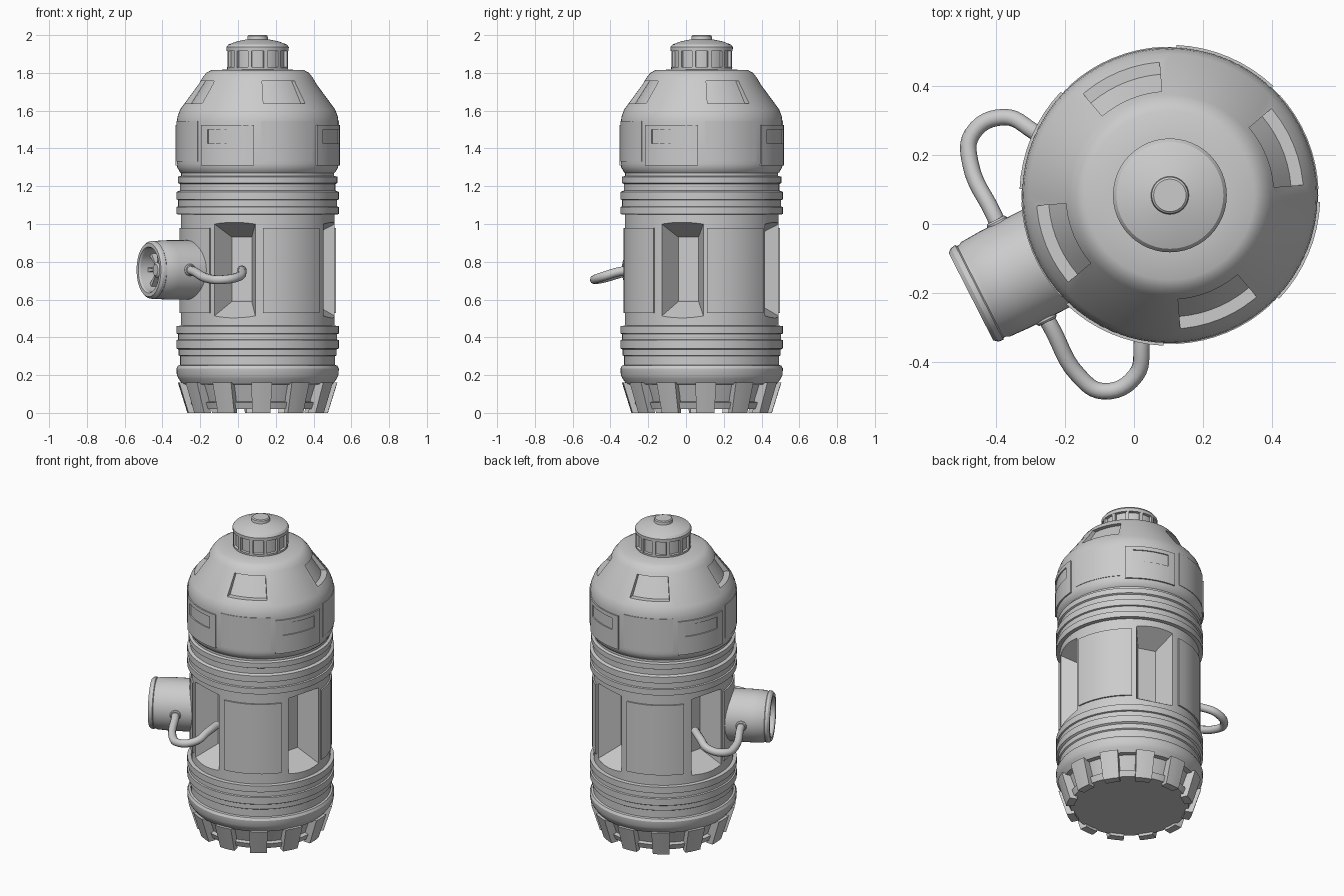
import bpy, bmesh
from math import sin, cos, pi, radians
from mathutils import Matrix, Vector

if "Cube" in bpy.data.objects:
    bpy.data.objects.remove(bpy.data.objects["Cube"])

CENTRE = Matrix.Translation((0.104, 0.083, 0))
NOZZLE = Matrix.Translation((0.104, 0.083, 0.757)) @ Matrix.Rotation(radians(-63), 4, 'Z')
QUARTERS = (0, 90, 180, 270)


def finish(name, bm, mat=CENTRE):
    bmesh.ops.recalc_face_normals(bm, faces=bm.faces)
    bm.transform(mat)
    me = bpy.data.meshes.new(name)
    bm.to_mesh(me)
    bm.free()
    ob = bpy.data.objects.new(name, me)
    bpy.context.collection.objects.link(ob)
    return ob


def lathe(name, profile, mat=CENTRE, n=64):
    """Revolve (radius, height) points; both ends are capped."""
    bm = bmesh.new()
    rings = [[bm.verts.new((r * sin(2 * pi * i / n), -r * cos(2 * pi * i / n), z))
              for i in range(n)] for r, z in profile]
    for a, b in zip(rings, rings[1:]):
        for i in range(n):
            j = (i + 1) % n
            bm.faces.new((a[i], a[j], b[j], b[i]))
    bm.faces.new(rings[0])
    bm.faces.new(rings[-1])
    return finish(name, bm, mat)


def patch(bm, ang, half, low, high):
    """Curved block; low and high are (inner radius, outer radius, z)."""
    steps = max(2, int(half / 2.5))
    secs = []
    for i in range(steps + 1):
        t = radians(ang - half + 2 * half * i / steps)
        secs.append([bm.verts.new((r * sin(t), -r * cos(t), z)) for r, z in
                     ((low[0], low[2]), (low[1], low[2]), (high[1], high[2]), (high[0], high[2]))])
    for a, b in zip(secs, secs[1:]):
        for i in range(4):
            j = (i + 1) % 4
            bm.faces.new((a[i], a[j], b[j], b[i]))
    bm.faces.new(secs[0])
    bm.faces.new(secs[-1])


def patches(name, angles, half, low, high, mat=CENTRE):
    bm = bmesh.new()
    for a in angles:
        patch(bm, a, half, low, high)
    return finish(name, bm, mat)


def cut(ob, cutter):
    cutter.hide_render = True
    m = ob.modifiers.new("cut", 'BOOLEAN')
    m.operation, m.solver, m.object = 'DIFFERENCE', 'EXACT', cutter
    bpy.context.view_layer.objects.active = ob
    bpy.ops.object.modifier_apply(modifier=m.name)
    bpy.data.objects.remove(cutter)


# Lower base with recessed band between the feet
lathe("base", [(.345, .02), (.36, .055), (.335, .06), (.37, .15), (.398, .152), (.418, .18),
               (.428, .2), (.43, .235), (.422, .25), (.405, .255)])
patches("base_feet", [3 + 30 * k for k in range(12)], 7.5, (.325, .372, 0), (.36, .422, .16))

# Middle body with stepped collars
body = lathe("body", [(.40, .24), (.41, .25), (.41, .3), (.418, .305), (.418, .335), (.43, .342),
                      (.43, .385), (.421, .388), (.421, .417), (.43, .42), (.43, .46), (.407, .462),
                      (.407, 1.05), (.43, 1.052), (.43, 1.09), (.421, 1.093), (.421, 1.127),
                      (.43, 1.13), (.43, 1.17), (.412, 1.177), (.412, 1.212), (.422, 1.217),
                      (.422, 1.25), (.405, 1.255), (.405, 1.30)])

# Tapered recesses cut into the body
bm = bmesh.new()
for ang in (-18, 75, 162, 255):
    rot = Matrix.Rotation(radians(ang), 3, 'Z')
    ends = []
    for r, w, z0, z1 in ((.27, .055, .59, .93), (.44, .138, .482, 1.028)):
        ends.append([bm.verts.new(rot @ Vector((x, -r, z)))
                     for x, z in ((-w, z0), (w, z0), (w, z1), (-w, z1))])
    for i in range(4):
        j = (i + 1) % 4
        bm.faces.new((ends[0][i], ends[0][j], ends[1][j], ends[1][i]))
    bm.faces.new(ends[0])
    bm.faces.new(ends[1])
cut(body, finish("recess_cutter", bm))
patches("body_panels", [28 + q for q in QUARTERS], 24, (.39, .416, .53), (.39, .416, .98))

# Domed head with four windows
head = lathe("head", [(.40, 1.265), (.412, 1.275), (.426, 1.30), (.428, 1.32), (.428, 1.54),
                      (.424, 1.57), (.41, 1.607), (.312, 1.74), (.292, 1.775), (.272, 1.80),
                      (.245, 1.815), (.14, 1.818)])
cut(head, patches("window_cutter", [22.5 + q for q in QUARTERS], 18,
                  (.352, .5, 1.638), (.277, .5, 1.757)))

# Head panels: raised with a slot, alternating with flush ones
raised = patches("head_raised_panels", [-23 + q for q in QUARTERS], 20.5,
                 (.41, .436, 1.31), (.41, .436, 1.525))
cut(raised, patches("slot_cutter", [-23 + q for q in QUARTERS], 14.5,
                    (.429, .46, 1.425), (.429, .46, 1.50)))
patches("head_flush_panels", [22.5 + q for q in QUARTERS], 20, (.41, .431, 1.33), (.41, .431, 1.545))

# Top cap
lathe("cap", [(.16, 1.81), (.162, 1.83), (.148, 1.832), (.148, 1.915), (.164, 1.917), (.165, 1.937),
              (.155, 1.95), (.11, 1.967), (.055, 1.978), (.053, 1.995), (.047, 2.0)], n=48)
patches("cap_ribs", [15 + 30 * k for k in range(12)], 3.5, (.14, .163, 1.825), (.14, .163, 1.92))

# Side nozzle
SPOUT = NOZZLE @ Matrix.Rotation(pi / 2, 4, 'X')
lathe("nozzle", [(.157, .33), (.157, .54), (.154, .60), (.149, .61), (.149, .616), (.154, .62),
                 (.152, .635), (.142, .647), (.122, .647), (.116, .638), (.112, .56)], SPOUT, 48)
lathe("nozzle_hub", [(.04, .55), (.04, .60), (.03, .608)], SPOUT, 24)
patches("nozzle_spokes", [45 * k for k in range(8)], 6, (.03, .116, .555), (.03, .116, .595), SPOUT)

# Bent tube handles on both sides of the nozzle: (across, outward, height)
for side, label in ((1, "right"), (-1, "left")):
    path = [(.13, .483, 0), (.18, .48, -.005), (.345, .473, -.045), (.418, .43, -.052),
            (.42, .325, -.035), (.345, .268, -.008), (.25, .222, 0)]
    cu = bpy.data.curves.new(label + "_handle", 'CURVE')
    cu.dimensions, cu.bevel_depth, cu.bevel_resolution, cu.resolution_u = '3D', .024, 3, 6
    cu.use_fill_caps = True
    sp = cu.splines.new('BEZIER')
    sp.bezier_points.add(len(path) - 1)
    for p, (v, u, z) in zip(sp.bezier_points, path):
        p.co = NOZZLE @ Vector((side * v, -u, z))
        p.handle_left_type = p.handle_right_type = 'AUTO'
    bpy.context.collection.objects.link(bpy.data.objects.new(label + "_handle", cu))
    # Small collar where the handle meets the nozzle
    collar = NOZZLE @ Matrix.Translation((side * .13, -.482, 0)) @ Matrix.Rotation(side * pi / 2, 4, 'Y')
    lathe(label + "_handle_collar", [(.032, 0), (.032, .03), (.027, .036)], collar, 20)

# Smooth curved surfaces, keep hard edges
for ob in bpy.context.scene.objects:
    if ob.type == 'MESH':
        bpy.ops.object.select_all(action='DESELECT')
        ob.select_set(True)
        bpy.context.view_layer.objects.active = ob
        bpy.ops.object.shade_smooth_by_angle(angle=radians(30))
